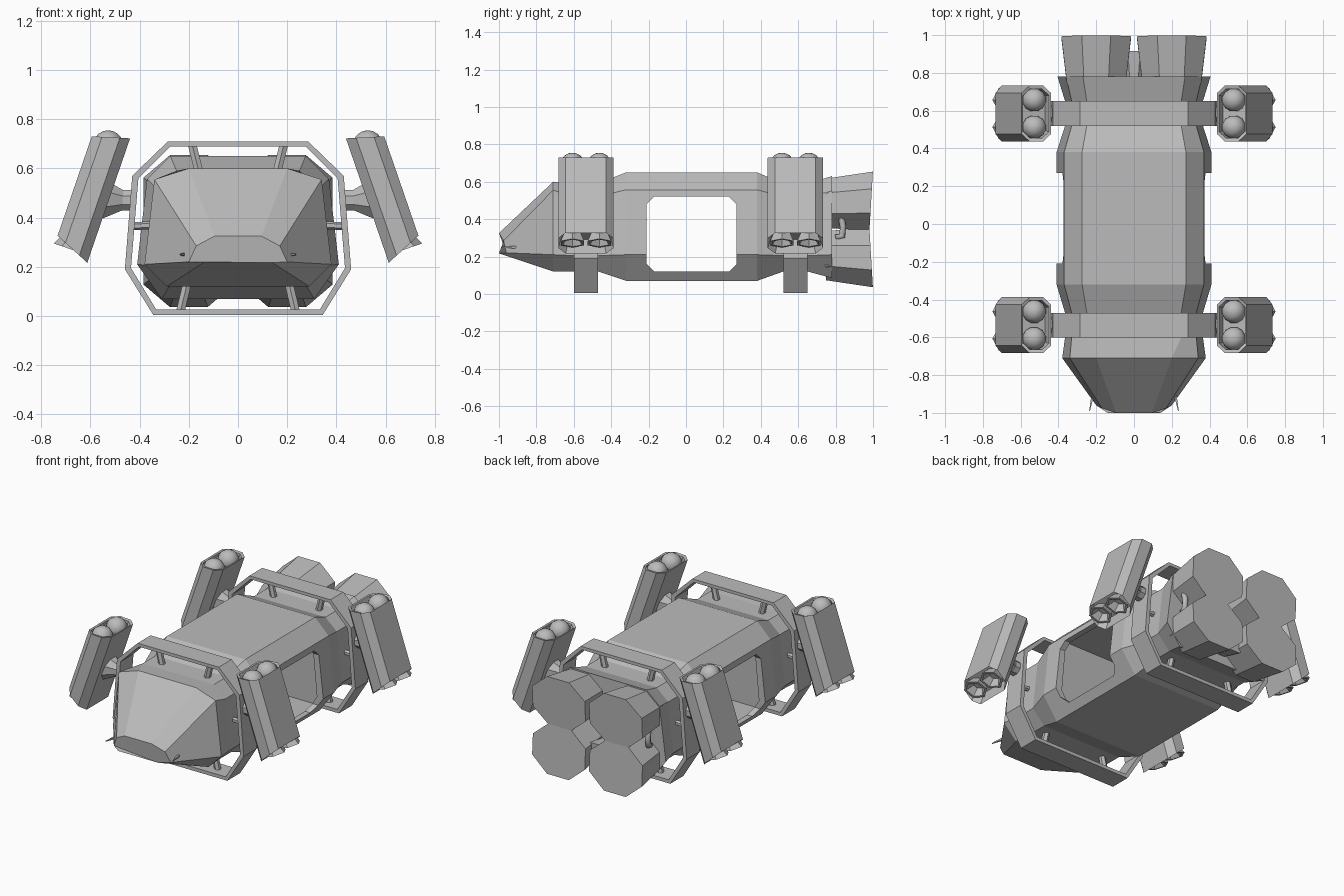
import bpy, bmesh, math
from mathutils import Vector, Matrix

if "Cube" in bpy.data.objects:
    bpy.data.objects.remove(bpy.data.objects["Cube"])

grey = bpy.data.materials.new("hull grey")
grey.diffuse_color = (0.5, 0.5, 0.5, 1)
grey.use_nodes = True
grey.node_tree.nodes["Principled BSDF"].inputs["Base Color"].default_value = grey.diffuse_color


def loft(name, rings, cyclic=False, smooth=False):
    """Skin equal-length rings of points; cap the ends unless cyclic."""
    bm = bmesh.new()
    vs = [[bm.verts.new(p) for p in r] for r in rings]
    n = len(rings[0])
    for i in range(len(vs) - (0 if cyclic else 1)):
        a, b = vs[i], vs[(i + 1) % len(vs)]
        for k in range(n):
            bm.faces.new((a[k], a[(k + 1) % n], b[(k + 1) % n], b[k]))
    if not cyclic:
        bm.faces.new(vs[0])
        bm.faces.new(vs[-1])
    bmesh.ops.recalc_face_normals(bm, faces=bm.faces)
    me = bpy.data.meshes.new(name)
    bm.to_mesh(me)
    bm.free()
    me.materials.append(grey)
    if smooth:
        me.shade_smooth()
    ob = bpy.data.objects.new(name, me)
    bpy.context.collection.objects.link(ob)
    return ob


def section(half, y):
    """Mirror a half profile of (x, z) into a closed ring at y."""
    return [(x, y, z) for x, z in half] + [(-x, y, z) for x, z in reversed(half)]


def ring(c, axis, r, n=8, turn=0.5):
    """Regular polygon around an axis."""
    axis = Vector(axis).normalized()
    side = axis.cross(Vector((0, 0, 1) if abs(axis.z) < 0.8 else (0, 1, 0))).normalized()
    up = side.cross(axis)
    return [Vector(c) + r * (math.cos(a) * side + math.sin(a) * up)
            for a in (2 * math.pi * (k + turn) / n for k in range(n))]


def rod(name, a, b, r1, r2=None, n=8, turn=0.5):
    d = Vector(b) - Vector(a)
    return loft(name, [ring(a, d, r1, n, turn), ring(b, d, r2 or r1, n, turn)])


def cut(target, cutter):
    cutter.hide_render = True
    cutter.hide_set(True)
    m = target.modifiers.new("opening", 'BOOLEAN')
    m.operation = 'DIFFERENCE'
    m.solver = 'EXACT'
    m.object = cutter


# hull: profiles lofted along y, pinched where the frames sit
full = [(0.275, 0.65), (0.37, 0.557), (0.41, 0.21), (0.31, 0.07)]
waist = [(0.25, 0.59), (0.33, 0.52), (0.365, 0.205), (0.28, 0.12)]
brow = [(0.20, 0.60), (0.34, 0.555), (0.38, 0.21), (0.29, 0.12)]
stern = [(0.27, 0.63), (0.36, 0.55), (0.405, 0.21), (0.31, 0.085)]
tip = [(0.095, -1.0, 0.325), (0.17, -0.975, 0.285), (0.20, -0.96, 0.22), (0.14, -1.0, 0.217)]
nose = tip + [(-x, y, z) for x, y, z in reversed(tip)]
hull = loft("hull", [nose, section(brow, -0.71), section(waist, -0.60), section(waist, -0.47),
                     section(full, -0.32), section(full, 0.38), section(waist, 0.52),
                     section(waist, 0.65), section(stern, 0.78)])

# hollow cabin and the door openings through both sides
room = [(0.25, 0.615), (0.335, 0.54), (0.365, 0.21), (0.30, 0.105)]
cut(hull, loft("cabin_cutter", [section(room, -0.31), section(room, 0.37)]))
y0, y1, z0, z1, c = -0.21, 0.27, 0.12, 0.52, 0.04
door = [(y0 + c, z0), (y1 - c, z0), (y1, z0 + c), (y1, z1 - c),
        (y1 - c, z1), (y0 + c, z1), (y0, z1 - c), (y0, z0 + c)]
cut(hull, loft("door_cutter", [[(x, y, z) for y, z in door] for x in (-0.6, 0.6)]))

# small probes beside the nose
for s in (-1, 1):
    rod("nose_probe", (s * 0.21, -0.86, 0.25), (s * 0.235, -0.99, 0.25), 0.014, 0.003, 4)

outer = [(0.285, 0.71), (0.43, 0.57), (0.46, 0.19), (0.345, 0.005)]
inner = [(0.275, 0.69), (0.405, 0.56), (0.435, 0.195), (0.333, 0.027)]
TILT = math.radians(19)


def pod(s, y):
    """Tilted twin booster pod; v is outward thickness, u runs up its axis."""
    def at(v, w, u):
        return Vector((s * (v * math.cos(TILT) - u * math.sin(TILT)), y + w,
                       v * math.sin(TILT) + u * math.cos(TILT)))
    vi, vo, h, ch = 0.65, 0.80, 0.148, 0.04
    shape = [(vi, -h + ch), (vi + ch, -h), (vo - ch, -h), (vo, -h + ch),
             (vo, h - ch), (vo - ch, h), (vi + ch, h), (vi, h - ch)]
    mid = (vi + vo) / 2

    def slice_at(inner_u, outer_u, k=1.0):
        return [at(mid + (v - mid) * k, w * k,
                   inner_u + (outer_u - inner_u) * (v - vi) / (vo - vi)) for v, w in shape]
    # body with a raised rim around a sunken deck at each end
    loft("pod_body", [slice_at(0.08, 0.10, 0.86), slice_at(0.005, 0.07), slice_at(0.54, 0.497),
                      slice_at(0.535, 0.492, 0.88), slice_at(0.47, 0.47, 0.86)])
    for w in (-0.072, 0.072):
        # rounded booster cap
        prof = [(0.062 * math.cos(a), 0.49 + 0.055 * math.sin(a))
                for a in (math.radians(d) for d in (0, 25, 50, 70, 86))]
        prof = [(0.062, 0.46)] + prof
        axis = at(0, 0, 1) - at(0, 0, 0)
        loft("booster_cap", [ring(at(mid, w, u), axis, r, 12) for r, u in prof], smooth=True)
        # open hexagonal exhaust
        loft("booster_exhaust", [ring(at(mid + dv, w, u), axis, r, 6, 0)
                                 for r, u, dv in ((0.045, 0.10, 0), (0.072, 0.035, 0.008),
                                                  (0.058, 0.035, 0.008), (0.03, 0.08, 0))])
    # mount to the frame
    rod("pod_mount_plate", (s * 0.43, y, 0.47), (s * 0.475, y, 0.47), 0.045)
    rod("pod_mount_cone", (s * 0.46, y, 0.47), (s * 0.545, y, 0.475), 0.04, 0.085)


for y in (-0.535, 0.585):
    # frame loop around the hull
    a, b = y - 0.065, y + 0.065
    loft("frame_loop", [section(outer, a), section(outer, b),
                        section(inner, b), section(inner, a)], cyclic=True)
    for s in (-1, 1):
        rod("upper_strut", (s * 0.155, y, 0.57), (s * 0.187, y, 0.70), 0.02, n=6)
        rod("lower_strut", (s * 0.205, y, 0.14), (s * 0.235, y, 0.015), 0.02, n=6)
        rod("side_strut", (s * 0.33, y, 0.37), (s * 0.43, y, 0.365), 0.016, n=6)
        pod(s, y)

# four main engines, fanned slightly up and down
for s in (-1, 1):
    for z, lift in ((0.485, 0.012), (0.205, -0.012)):
        rings = []
        for y, k in ((0.74, 0.84), (0.99, 1.0)):
            zc = z + (lift if y > 0.9 else 0)
            rings.append([Vector((s * 0.2 + 0.2 * k * math.cos(t), 0, zc + 0.17 * k * math.sin(t)))
                          + Vector((0, y + (0.04 * math.sin(t) * lift / 0.012 * 0.25), 0))
                          for t in (math.pi * (j + 0.5) / 4 for j in range(8))])
        loft("main_engine", rings)
    # fuel pipe hooking between upper and lower engine
    path = [(0.31, 0.77, 0.44), (0.315, 0.81, 0.44), (0.32, 0.83, 0.41),
            (0.32, 0.84, 0.36), (0.32, 0.835, 0.31), (0.31, 0.80, 0.30)]
    pts = [Vector((s * x, y, z)) for x, y, z in path]
    dirs = [(pts[min(i + 1, 5)] - pts[max(i - 1, 0)]).normalized() for i in range(6)]
    pipe = []
    for p, d in zip(pts, dirs):
        up = Vector((1, 0, 0)).cross(d).normalized()
        pipe.append([p + 0.017 * (math.cos(t) * Vector((1, 0, 0)) + math.sin(t) * up)
                     for t in (math.pi * j / 4 for j in range(8))])
    loft("fuel_pipe", pipe, smooth=True)

# small central thruster
rod("central_thruster", (0, 0.74, 0.2), (0, 0.91, 0.19), 0.055, 0.085)
